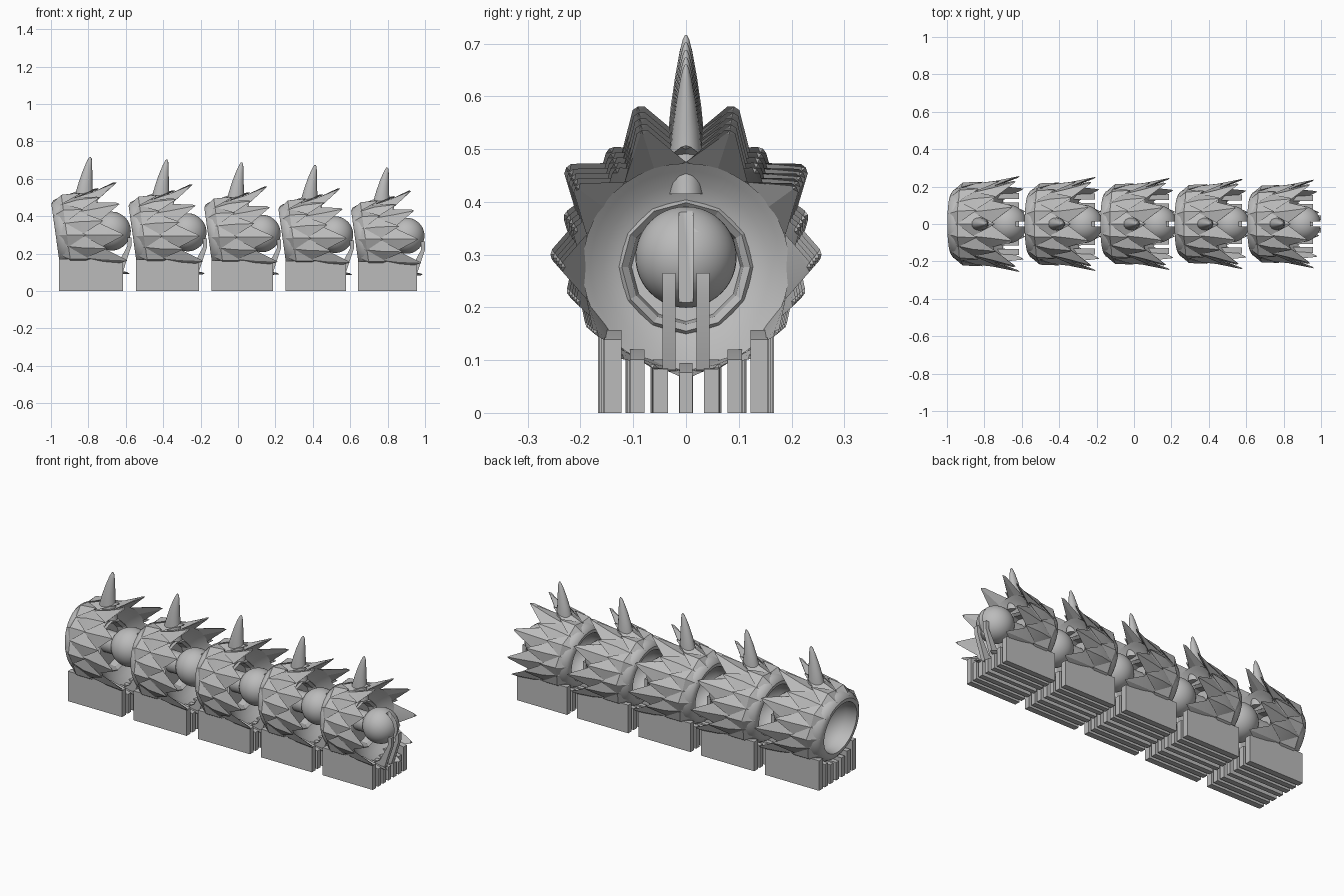
import bpy, bmesh
from math import sin, cos, pi, radians
from mathutils import Matrix, Vector

cube = bpy.data.objects.get("Cube")
if cube:
    bpy.data.objects.remove(cube, do_unlink=True)

grey = bpy.data.materials.new("plain grey")
grey.use_nodes = True
grey.diffuse_color = (0.5, 0.5, 0.5, 1)
grey.node_tree.nodes["Principled BSDF"].inputs["Base Color"].default_value = (0.5, 0.5, 0.5, 1)

AXIS_Z, LEAN = 0.30, 0.14


def place(u, r, a):
    """Point at length u, radius r, angle a on the leaning body axis."""
    return Vector((0.025 + u - LEAN * r * sin(a), r * cos(a), AXIS_Z + r * sin(a)))


def lathe(bm, profile, sides):
    rings = [[bm.verts.new(place(u, r, 2 * pi * k / sides)) for k in range(sides)]
             for u, r in profile]
    for a, b in zip(rings, rings[1:]):
        for k in range(sides):
            n = (k + 1) % sides
            bm.faces.new((a[k], a[n], b[n], b[k]))
    return rings


def prism(bm, outline, y, width):
    """Upright plate with an x-z outline."""
    sides = [[bm.verts.new((x, y + s * width / 2, z)) for x, z in outline] for s in (-1, 1)]
    bm.faces.new(sides[0])
    bm.faces.new(sides[1][::-1])
    for k in range(len(outline)):
        n = (k + 1) % len(outline)
        bm.faces.new((sides[0][k], sides[1][k], sides[1][n], sides[0][n]))


def finish(bm, name, angle):
    bmesh.ops.recalc_face_normals(bm, faces=bm.faces)
    mesh = bpy.data.meshes.new(name)
    bm.to_mesh(mesh)
    bm.free()
    mesh.materials.append(grey)
    obj = bpy.data.objects.new(name, mesh)
    bpy.context.collection.objects.link(obj)
    bpy.ops.object.select_all(action='DESELECT')
    obj.select_set(True)
    bpy.context.view_layer.objects.active = obj
    bpy.ops.object.shade_smooth_by_angle(angle=radians(angle))
    return obj


parts = []

# Hollow shell: front socket, outer wall and rear bowl
bm = bmesh.new()
rings = lathe(bm, [(0.14, 0.03), (0.13, 0.07), (0.10, 0.11), (0.06, 0.135), (0.02, 0.14),
                   (0, 0.145), (0, 0.165), (0.012, 0.183), (0.035, 0.195), (0.10, 0.205),
                   (0.25, 0.213), (0.235, 0.197), (0.21, 0.17), (0.195, 0.145),
                   (0.19, 0.135)], 40)
bm.faces.new(rings[0])
parts.append(finish(bm, "body_shell", 35))

# Faceted collar around the ball
bm = bmesh.new()
rings = lathe(bm, [(0.185, 0.142), (0.2, 0.132), (0.185, 0.118), (0.15, 0.112)], 12)
bm.faces.new(rings[-1])
parts.append(finish(bm, "collar", 20))

# Overlapping ridged scales in three staggered rows
bm = bmesh.new()
rows = [(0.005, 0.06, 0.165, 0.18, 0.206, 0.226, 0),
        (0.035, 0.14, 0.265, 0.197, 0.212, 0.240, 18),
        (0.11, 0.235, 0.365, 0.206, 0.215, 0.257, 0)]
for row, (u0, um, u1, r0, rm, r1, shift) in enumerate(rows):
    for k in range(10):
        a = radians(36 * k + shift)
        half = radians(18)
        lift = sin(a) * (0.04 if row == 2 else 0.01)
        base = bm.verts.new(place(u0, r0 - 0.004, a))
        left = bm.verts.new(place(um, rm, a + half))
        right = bm.verts.new(place(um, rm, a - half))
        ridge = bm.verts.new(place(um, rm + 0.016 + lift * 0.3, a))
        under = bm.verts.new(place(um, rm - 0.012, a))
        # Blunt tip made of a narrow triangle
        tips = [bm.verts.new(place(u1 - d, r1 + lift - e, a + w)) for d, e, w in
                ((0, 0, 0), (0.015, 0.003, 0.04), (0.015, 0.003, -0.04), (0.008, 0.009, 0))]
        top, tl, tr, low = tips
        for face in ((base, left, ridge), (base, ridge, right), (left, tl, top, ridge),
                     (ridge, top, tr, right), (left, under, low, tl), (right, tr, low, under),
                     (tl, low, top), (top, low, tr), (base, under, left), (base, right, under)):
            bm.faces.new(face)
parts.append(finish(bm, "scales", 15))

# Curved back spike from elliptical sections
bm = bmesh.new()
sections = [(0.180, 0.45, 0.055, 0.038), (0.177, 0.52, 0.047, 0.035), (0.185, 0.58, 0.037, 0.029),
            (0.194, 0.635, 0.027, 0.021), (0.204, 0.685, 0.016, 0.012), (0.209, 0.708, 0.009, 0.006),
            (0.210, 0.716, 0.003, 0.002)]
rings = [[bm.verts.new((x + rx * cos(t * pi / 8), ry * sin(t * pi / 8), z)) for t in range(16)]
         for x, z, rx, ry in sections]
for a, b in zip(rings, rings[1:]):
    for k in range(16):
        n = (k + 1) % 16
        bm.faces.new((a[k], a[n], b[n], b[k]))
bm.faces.new(rings[0])
bm.faces.new(rings[-1])
parts.append(finish(bm, "back_spike", 40))

# Support fins reaching up to the curved underside
bm = bmesh.new()
for y, width in ((0, 0.026), (0.052, 0.03), (0.1, 0.03), (0.15, 0.034)):
    top = AXIS_Z - (0.2 ** 2 - y ** 2) ** 0.5 + 0.003
    for side in ((1, -1) if y else (1,)):
        prism(bm, [(0.043, 0), (0.385, 0), (0.385, top - 0.02), (0.3, top), (0.043, top)],
              y * side, width)
parts.append(finish(bm, "support_fins", 20))

# Rear prongs below the ball
bm = bmesh.new()
for side in (-1, 1):
    prism(bm, [(0.43, 0.287), (0.43, 0.24), (0.38, 0.088), (0.28, 0.085), (0.35, 0.13),
               (0.408, 0.24), (0.408, 0.287)], side * 0.035, 0.026)
parts.append(finish(bm, "rear_prongs", 20))

# Neck rod
bm = bmesh.new()
bmesh.ops.create_cone(bm, cap_ends=True, segments=16, radius1=0.06, radius2=0.06, depth=0.14,
                      matrix=Matrix.Translation((0.22, 0, 0.315)) @ Matrix.Rotation(pi / 2, 4, 'Y'))
parts.append(finish(bm, "neck", 30))

# Ball with a vertical slot cut in its outer face
bm = bmesh.new()
bmesh.ops.create_uvsphere(bm, u_segments=40, v_segments=24, radius=0.104,
                          matrix=Matrix.Translation((0.324, 0, 0.32)))
ball = finish(bm, "joint_ball", 30)
bm = bmesh.new()
bmesh.ops.create_cube(bm, size=1, matrix=Matrix.Translation((0.43, 0, 0.32))
                      @ Matrix.Diagonal((0.12, 0.028, 0.3, 1)))
cutter = finish(bm, "slot_cutter", 30)
cutter.hide_render = True
cut = ball.modifiers.new("slot", 'BOOLEAN')
cut.operation = 'DIFFERENCE'
cut.object = cutter
bpy.context.view_layer.objects.active = ball
bpy.ops.object.modifier_apply(modifier=cut.name)
bpy.data.objects.remove(cutter, do_unlink=True)
parts.append(ball)

# Repeat the segment five times, each a little smaller
x, size = -1.0, 1.0
for i in range(5):
    for part in parts:
        obj = part if i == 0 else part.copy()
        if i:
            bpy.context.collection.objects.link(obj)
            obj.name = f"{part.name}_{i + 1}"
        obj.location = (x, 0, 0)
        obj.scale = (size, size, size)
    x += 0.413 * size
    size *= 0.98
